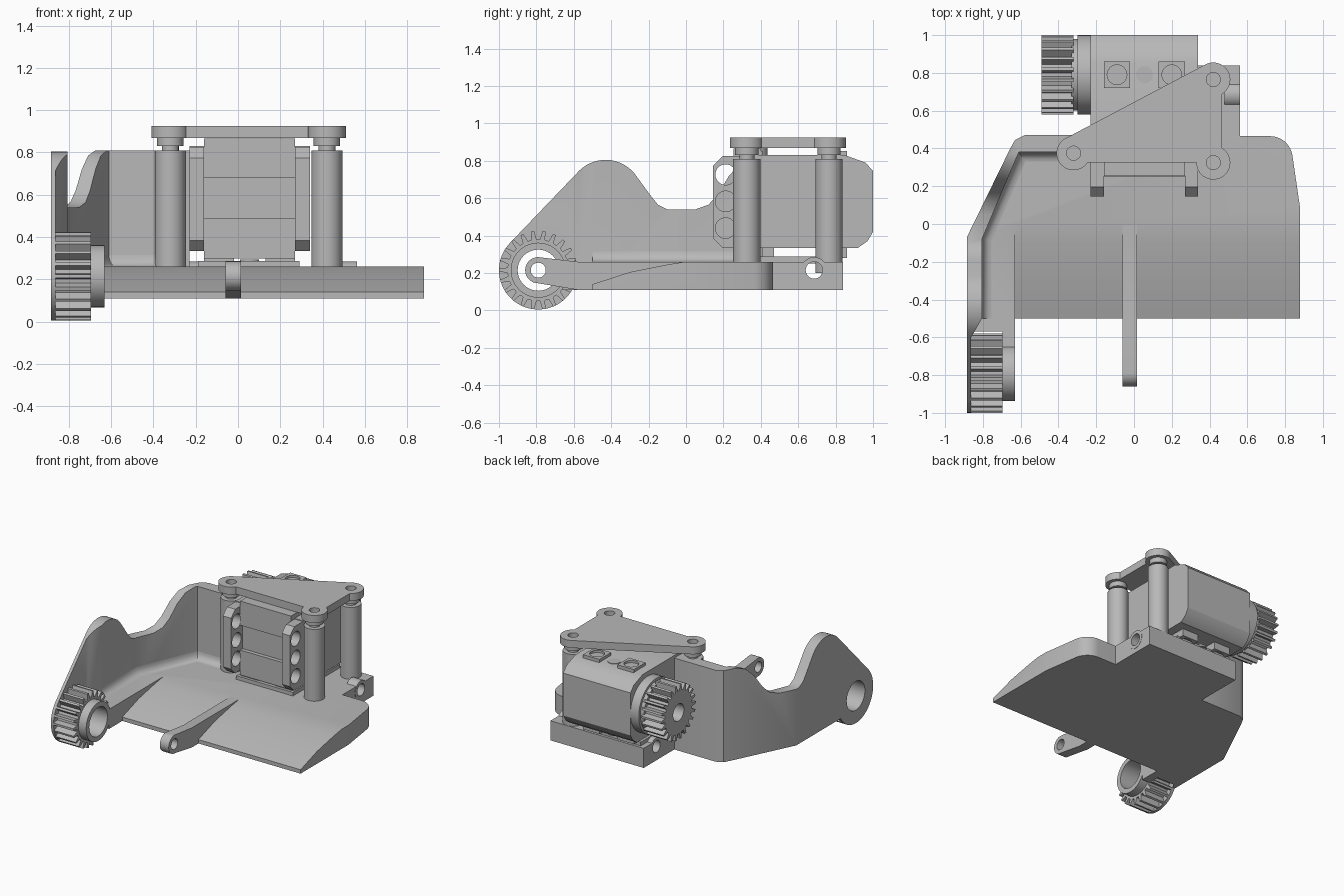
import bpy, bmesh, math
from mathutils import Vector

cube = bpy.data.objects.get("Cube")
if cube:
    bpy.data.objects.remove(cube, do_unlink=True)

grey = bpy.data.materials.new("plain grey")
grey.use_nodes = True
grey.diffuse_color = (0.48, 0.48, 0.48, 1)
grey.node_tree.nodes["Principled BSDF"].inputs["Base Color"].default_value = (0.48, 0.48, 0.48, 1)


def prism(name, pts, axis, a, b):
    """Extrude a 2D outline along an axis: x takes (y,z), z takes (x,y)."""
    place = (lambda p, t: (t, p[0], p[1])) if axis == "x" else (lambda p, t: (p[0], p[1], t))
    bm = bmesh.new()
    low = [bm.verts.new(place(p, a)) for p in pts]
    high = [bm.verts.new(place(p, b)) for p in pts]
    bm.faces.new(low)
    bm.faces.new(high)
    for i in range(len(pts)):
        j = (i + 1) % len(pts)
        bm.faces.new((low[i], low[j], high[j], high[i]))
    return finish(name, bm)


def finish(name, bm):
    bmesh.ops.recalc_face_normals(bm, faces=bm.faces)
    mesh = bpy.data.meshes.new(name)
    bm.to_mesh(mesh)
    bm.free()
    mesh.materials.append(grey)
    ob = bpy.data.objects.new(name, mesh)
    bpy.context.collection.objects.link(ob)
    return ob


def arc(c, r, start, end, n=16):
    angles = [math.radians(start + (end - start) * i / n) for i in range(n + 1)]
    return [(c[0] + r * math.cos(t), c[1] + r * math.sin(t)) for t in angles]


def circle(c, r, n=40):
    return arc(c, r, 0, 360, n)[:-1]


def rect(x0, x1, y0, y1):
    return [(x0, y0), (x1, y0), (x1, y1), (x0, y1)]


def box(name, x, y, z):
    return prism(name, rect(*x, *y), "z", *z)


def combine(ob, cutter, operation="DIFFERENCE"):
    mod = ob.modifiers.new("cut", "BOOLEAN")
    mod.operation, mod.object, mod.solver = operation, cutter, "EXACT"
    bpy.context.view_layer.objects.active = ob
    bpy.ops.object.modifier_apply(modifier=mod.name)
    bpy.data.objects.remove(cutter, do_unlink=True)
    return ob


def drill(ob, axis, c, r, a, b):
    return combine(ob, prism("cutter", circle(c, r), axis, a, b))


def gear(name, c, x0, x1, bore, teeth=22):
    pts = []
    for i in range(teeth):
        for frac, r in ((-0.3, 0.165), (-0.13, 0.21), (0.13, 0.21), (0.3, 0.165)):
            t = math.tau * (i + frac) / teeth
            pts.append((c[0] + r * math.cos(t), c[1] + r * math.sin(t)))
    return drill(prism(name, pts, "x", x0, x1), "x", c, bore, x0 - 0.1, x1 + 0.1)


hinge = (-0.79, 0.215)
lug = (0.685, 0.215)
FLOOR, BOTTOM = 0.26, 0.11

# Base plate with sloping front and rear platform
corner = arc((0.72, 0.345), 0.12, 10, 90, 10)
outline = ([(-0.63, -0.5), (0.88, -0.5), (0.88, 0.08)] + corner
           + [(0.56, 0.465), (0.56, 0.84), (-0.23, 0.84), (-0.23, 0.465), (-0.58, 0.465),
              (-0.64, 0.42), (-0.87, -0.07), (-0.87, -0.57), (-0.63, -0.57)])
base = prism("base_plate", outline, "z", BOTTOM, FLOOR)
slope = [(0, 0.261), (-0.1, 0.245), (-0.3, 0.205), (-0.5, 0.14), (-0.52, 0.13), (-0.52, 0.4), (0, 0.4)]
combine(base, prism("cutter", slope, "x", -0.63, 1))
drill(base, "x", lug, 0.045, -0.4, 0.7)

# Rear hinge lugs
for side, x0, x1 in (("right", -0.23, -0.15), ("left", 0.48, 0.562)):
    drill(prism(side + "_rear_lug", circle(lug, 0.07), "x", x0, x1), "x", lug, 0.045, x0 - 1, x1 + 1)

# Side and back wall: plan shape trimmed by a wavy height profile
plan = [(-0.885, -1.01), (-0.885, -0.07), (-0.655, 0.40), (-0.63, 0.445), (-0.58, 0.47),
        (-0.23, 0.47), (-0.23, 0.38), (-0.61, 0.38), (-0.805, -0.08), (-0.805, -0.5),
        (-0.862, -0.6), (-0.862, -1.01)]
profile = (arc(hinge, 0.21, 330, 135, 32) + arc((-0.43, 0.605), 0.2, 135, 40, 14)
           + [(-0.19, 0.615), (-0.15, 0.565), (-0.1, 0.54), (0.05, 0.54), (0.12, 0.565), (0.17, 0.62),
              (0.23, 0.72), (0.29, 0.785), (0.36, 0.81), (0.5, 0.81), (0.5, BOTTOM)])
wall = prism("side_wall", plan, "z", -0.1, 1)
combine(wall, prism("cutter", profile, "x", -1.1, 0.1), "INTERSECT")
drill(wall, "x", hinge, 0.11, -1, -0.5)

# Rounded fillet where wall meets floor
bm = bmesh.new()
foot = [((-0.805, -0.5), (-0.755, -0.5)), ((-0.805, -0.08), (-0.755, -0.09)),
        ((-0.61, 0.38), (-0.575, 0.33)), ((-0.3, 0.38), (-0.3, 0.33))]
rows = []
for inner, outer in foot:
    a, b = Vector(inner), Vector(outer)
    row = []
    for i in range(6):
        t = math.pi / 2 * i / 5
        p = a.lerp(b, 1 - math.cos(t))
        row.append(bm.verts.new((p.x, p.y, FLOOR + 0.055 * (1 - math.sin(t)))))
    rows.append(row)
for r0, r1 in zip(rows, rows[1:]):
    for i in range(5):
        bm.faces.new((r0[i], r0[i + 1], r1[i + 1], r1[i]))
finish("wall_fillet", bm)

# Front hinge: gear, sleeve and its connecting block
gear("hinge_gear", hinge, -0.865, -0.695, 0.11)
drill(prism("hinge_sleeve", circle(hinge, 0.147), "x", -0.7, -0.63), "x", hinge, 0.11, -1, 0)
box("sleeve_block", (-0.695, -0.63), (-0.66, -0.5), (BOTTOM, FLOOR))

# Central front arm
arm = prism("center_arm", arc(hinge, 0.07, 270, 90) + [(-0.58, FLOOR), (0, FLOOR), (0, BOTTOM), (-0.58, BOTTOM)],
            "x", -0.06, 0.015)
drill(arm, "x", hinge, 0.04, -1, 1)

# Pillars carrying the triangular top plate
posts = [("right", (-0.32, 0.375)), ("front_left", (0.42, 0.325)), ("rear_left", (0.42, 0.765))]
web = prism("top_plate", [(-0.36, 0.455), (0.375, 0.843), (0.465, 0.76), (0.465, 0.325), (-0.32, 0.325)],
            "z", 0.868, 0.925)
for name, c in posts:
    prism(name + "_pillar", circle(c, 0.073), "z", 0.2, 0.81)
    prism(name + "_peg", circle(c, 0.04), "z", 0.8, 0.88)
    prism(name + "_spacer", circle(c, 0.062), "z", 0.83, 0.868)
    combine(web, prism("cutter", circle(c, 0.09), "z", 0.868, 0.925), "UNION")
for name, c in posts:
    drill(web, "z", c, 0.037, 0.89, 1)

# Motor body
body = [(0.3, 0.335), (0.92, 0.335), (0.97, 0.37), (1.0, 0.42), (1.0, 0.745), (0.96, 0.79), (0.85, 0.83), (0.3, 0.83)]
prism("motor_body", body, "x", -0.23, 0.34)

# Motor mounting flanges with three holes each
flange = [(0.145, 0.385), (0.195, 0.335), (0.34, 0.335), (0.34, 0.825), (0.195, 0.825), (0.145, 0.775)]
for side, x0, x1 in (("right", -0.23, -0.16), ("left", 0.27, 0.34)):
    ob = prism(side + "_motor_flange", flange, "x", x0, x1)
    for z in (0.44, 0.583, 0.726):
        drill(ob, "x", (0.212, z), 0.055, x0 - 0.1, x1 + 0.1)

# Motor front strips and foot
box("upper_strip", (-0.16, 0.27), (0.255, 0.4), (0.68, 0.865))
box("middle_strip", (-0.16, 0.27), (0.285, 0.4), (0.49, 0.68))
box("lower_strip", (-0.16, 0.27), (0.255, 0.4), (0.30, 0.49))
box("motor_foot", (-0.19, 0.29), (0.25, 0.82), (FLOOR - 0.01, 0.288))

# Square screw seats above and below the motor
for level, z0, z1, cut in (("upper", 0.82, 0.852, 0.835), ("lower", 0.28, 0.34, 0.2)):
    for row, y in (("front", 0.34), ("rear", 0.79)):
        for side, x in (("right", -0.09), ("left", 0.2)):
            ob = box(f"{level}_{row}_{side}_screw_seat", (x - 0.07, x + 0.07), (y - 0.07, y + 0.07), (z0, z1))
            drill(ob, "z", (x, y), 0.052, cut, cut + 0.1)
        prism(f"{level}_{row}_center_pin", circle((0.055, y), 0.045), "z", z0, z0 + 0.014)

# Motor output disc and gear
shaft = (0.79, 0.585)
prism("output_disc", circle(shaft, 0.21, 48), "x", -0.30, -0.22)
prism("output_collar", circle(shaft, 0.19, 48), "x", -0.33, -0.29)
gear("motor_gear", shaft, -0.49, -0.32, 0.065)

# Smooth round surfaces, keep hard edges
for ob in bpy.context.collection.objects:
    ob.select_set(ob.type == "MESH" and ob.data.materials[:] == [grey])
bpy.ops.object.shade_smooth_by_angle(angle=math.radians(30))
